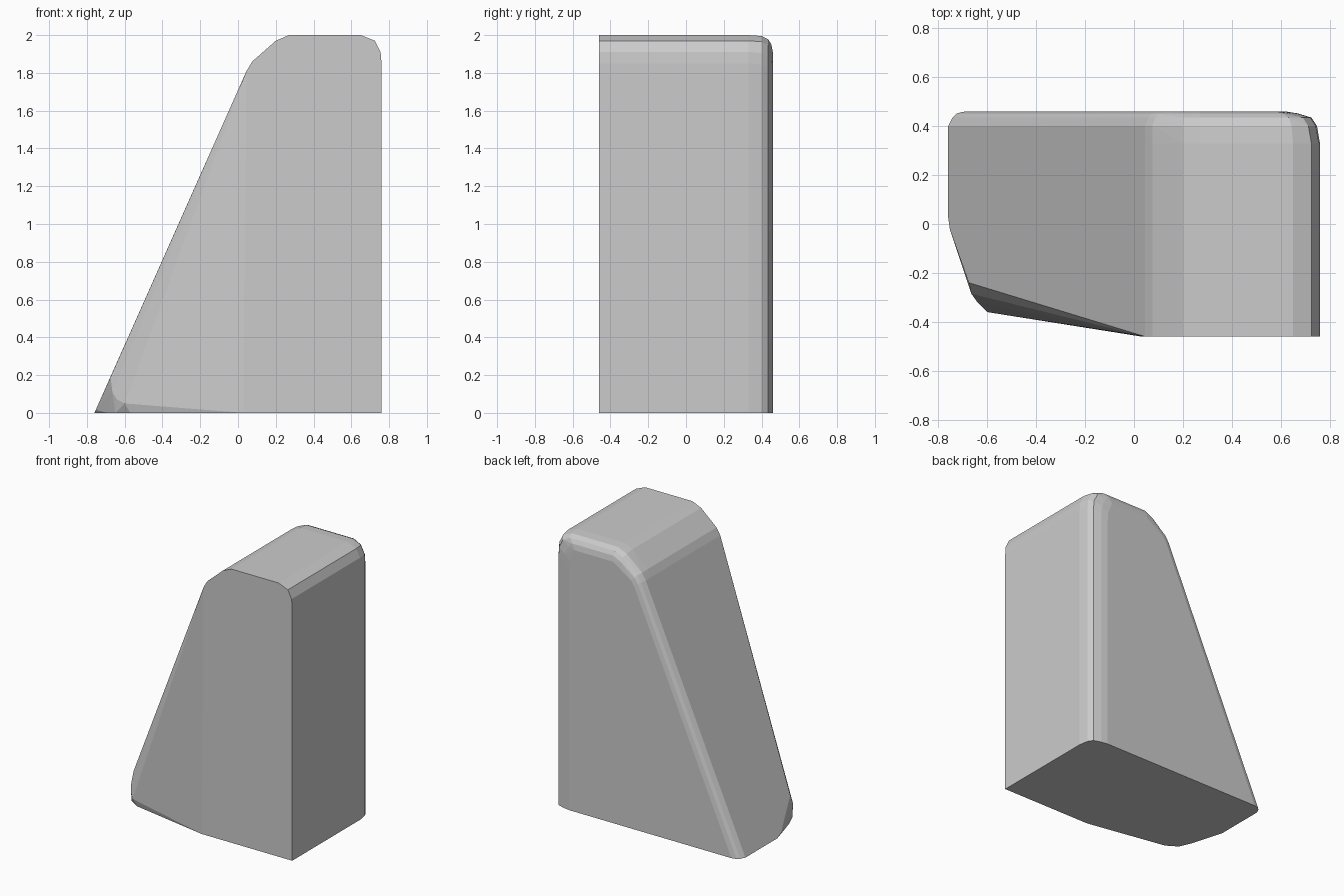
import bpy, bmesh
from math import radians

if "Cube" in bpy.data.objects:
    bpy.data.objects.remove(bpy.data.objects["Cube"])


def ring(y, left=0.0, right=0.0, top=0.0):
    """Side profile (x, z) at depth y, pulled in at the left, right and top."""
    return [
        (-0.76 + left, y, 0.0),
        (0.045 + left * 0.8, y, 1.81 - top * 0.3),
        (0.075 + left * 0.7, y, 1.86 - top * 0.5),
        (0.20 + left * 0.3, y, 1.97 - top),
        (0.27, y, 2.0 - top),
        (0.65 - right * 0.5, y, 2.0 - top),
        (0.725 - right, y, 1.97 - top),
        (0.755 - right, y, 1.91 - top),
        (0.76 - right, y, 1.85 - top),
        (0.76 - right, y, 0.0),
    ]


points = []
# Sharp front: full profile, without the cut-away lower left toe
points += ring(-0.46)[1:] + [(0.03, -0.46, 0.0)]
# Rounded back edges
points += ring(0.33)
points += ring(0.40, 0.0, 0.012, 0.005)
points += ring(0.435, 0.018, 0.035, 0.022)
points += ring(0.452, 0.035, 0.09, 0.05)
points += ring(0.46, 0.07, 0.14, 0.09)
# Tapered, softened front left toe
points += [
    (-0.76, 0.03, 0.0), (-0.753, -0.02, 0.016),
    (-0.69, -0.21, 0.0), (-0.675, -0.24, 0.19),
    (-0.665, -0.285, 0.11), (-0.64, -0.32, 0.07),
    (-0.60, -0.36, 0.05), (-0.65, -0.30, 0.0), (-0.57, -0.35, 0.0),
]

# The body is fully convex, so its skin is the hull of the profiles
bm = bmesh.new()
for p in points:
    bm.verts.new(p)
hull = bmesh.ops.convex_hull(bm, input=bm.verts)
loose = {g for g in hull["geom_interior"] + hull["geom_unused"]
         if isinstance(g, bmesh.types.BMVert)}
bmesh.ops.delete(bm, geom=list(loose), context="VERTS")
bmesh.ops.dissolve_limit(bm, angle_limit=radians(0.5),
                         verts=bm.verts, edges=bm.edges)
bmesh.ops.recalc_face_normals(bm, faces=bm.faces)

mesh = bpy.data.meshes.new("wedge_body")
bm.to_mesh(mesh)
bm.free()
body = bpy.data.objects.new("wedge_body", mesh)
bpy.context.collection.objects.link(body)
